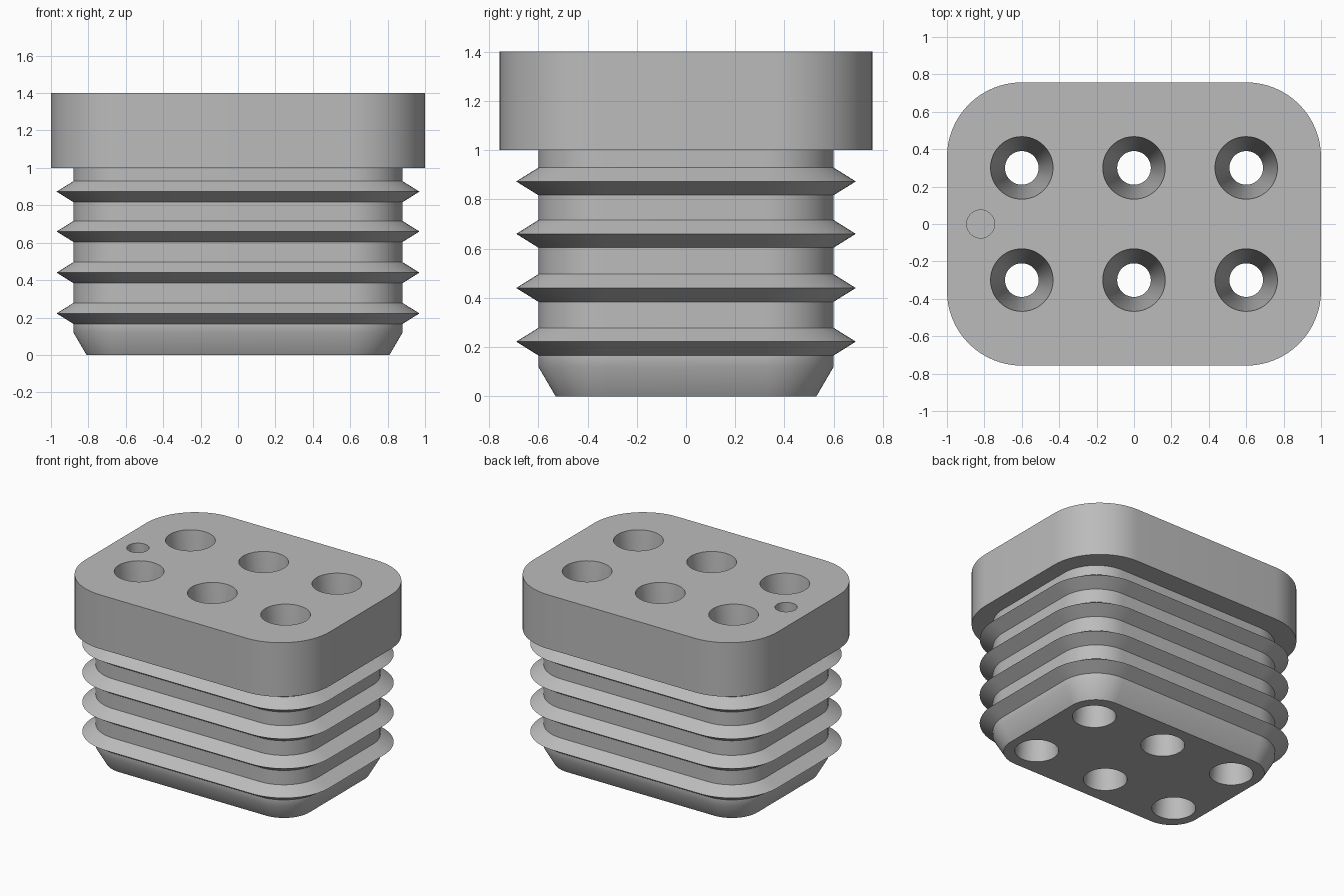
import bpy, bmesh, math

old = bpy.data.objects.get("Cube")
if old:
    bpy.data.objects.remove(old, do_unlink=True)

grey = bpy.data.materials.new("moulded grey")
grey.use_nodes = True
colour = (0.5, 0.5, 0.5, 1)
grey.diffuse_color = colour
grey.node_tree.nodes["Principled BSDF"].inputs["Base Color"].default_value = colour


def rounded_rect(hx, hy, r, z, steps=16):
    """Outline of a rectangle with round corners, counter-clockwise."""
    pts = []
    for quarter, (sx, sy) in enumerate([(1, 1), (-1, 1), (-1, -1), (1, -1)]):
        for i in range(steps + 1):
            a = math.pi / 2 * (quarter + i / steps)
            pts.append((sx * (hx - r) + r * math.cos(a),
                        sy * (hy - r) + r * math.sin(a), z))
    return pts


def circle(x, y, r, z, steps=48):
    angles = [2 * math.pi * i / steps for i in range(steps)]
    return [(x + r * math.cos(a), y + r * math.sin(a), z) for a in angles]


def stack(name, outlines):
    """Closed solid skinned through a stack of outlines."""
    bm = bmesh.new()
    rings = [[bm.verts.new(p) for p in o] for o in outlines]
    n = len(rings[0])
    for low, high in zip(rings, rings[1:]):
        for i in range(n):
            j = (i + 1) % n
            bm.faces.new((low[i], low[j], high[j], high[i]))
    bm.faces.new(rings[0][::-1])
    bm.faces.new(rings[-1])
    mesh = bpy.data.meshes.new(name)
    bm.to_mesh(mesh)
    bm.free()
    mesh.materials.append(grey)
    obj = bpy.data.objects.new(name, mesh)
    bpy.context.collection.objects.link(obj)
    return obj


# Ribbed body with a tapered foot and wide cap
BODY, RIB, CAP = (0.88, 0.60, 0.28), (0.97, 0.69, 0.37), (1.0, 0.757, 0.4)
levels = [((0.81, 0.53, 0.21), 0), (BODY, 0.12)]
for z in (0.222, 0.44, 0.66, 0.873):
    levels += [(BODY, z - 0.056), (RIB, z), (BODY, z + 0.056)]
levels += [(BODY, 1.0), (CAP, 1.0), (CAP, 1.4)]
plug = stack("ribbed_plug", [rounded_rect(*size, z) for size, z in levels])

# Six through holes, narrowing to a waist from both ends
WAIST_Z, WAIST_R, TOP_R, FOOT_R = 0.6, 0.09, 0.167, 0.147
cutters = []
for x in (-0.6, 0, 0.6):
    for y in (-0.3, 0.3):
        cutters.append(stack("hole_cutter", [
            circle(x, y, FOOT_R + 0.005, -0.05),
            circle(x, y, WAIST_R, WAIST_Z),
            circle(x, y, TOP_R + 0.005, 1.45)]))

# Small blind marker hole in the cap
cutters.append(stack("marker_cutter", [circle(-0.82, 0, 0.075, z) for z in (1.2, 1.45)]))

bpy.context.view_layer.objects.active = plug
for cutter in cutters:
    mod = plug.modifiers.new("cut", 'BOOLEAN')
    mod.operation = 'DIFFERENCE'
    mod.solver = 'EXACT'
    mod.object = cutter
    bpy.ops.object.modifier_apply(modifier=mod.name)
    bpy.data.objects.remove(cutter, do_unlink=True)

bpy.ops.object.select_all(action='DESELECT')
plug.select_set(True)
bpy.ops.object.shade_smooth_by_angle(angle=math.radians(35))
